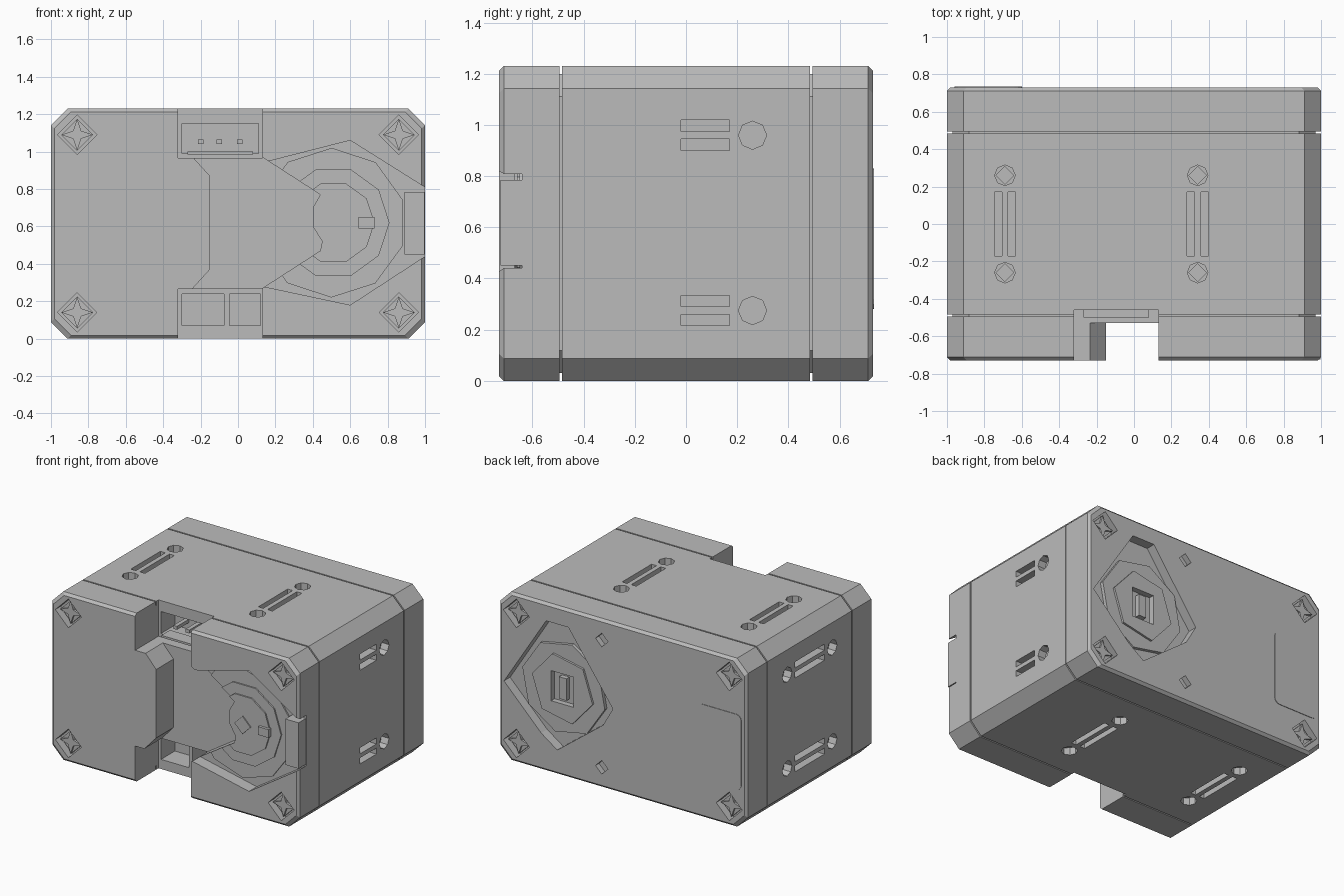
import bpy, bmesh, math
from mathutils import Vector

if "Cube" in bpy.data.objects:
    bpy.data.objects.remove(bpy.data.objects["Cube"])

grey = bpy.data.materials.new("housing_grey")
grey.use_nodes = True
grey.diffuse_color = (0.5, 0.5, 0.5, 1)
grey.node_tree.nodes["Principled BSDF"].inputs["Base Color"].default_value = grey.diffuse_color

W, D, H = 1.0, 0.73, 1.23
CX, CZ = 0.51, 0.62                      # output shaft axis


def place(u, v, w, axis):
    return {'X': (w, u, v), 'Y': (u, w, v), 'Z': (u, v, w)}[axis]


def loft(bm, rings):
    loops = [[bm.verts.new(p) for p in ring] for ring in rings]
    for a, b in zip(loops, loops[1:]):
        for i in range(len(a)):
            j = (i + 1) % len(a)
            bm.faces.new((a[i], a[j], b[j], b[i]))
    bm.faces.new(loops[0])
    bm.faces.new(loops[-1])


def prism(bm, pts, lo, hi, axis='Y'):
    loft(bm, [[place(u, v, w, axis) for u, v in pts] for w in (lo, hi)])


def rect(u0, u1, v0, v1):
    return [(u0, v0), (u1, v0), (u1, v1), (u0, v1)]


def ngon(u, v, r, n, turn=0.0):
    return [(u + r * math.cos(turn + math.tau * i / n),
             v + r * math.sin(turn + math.tau * i / n)) for i in range(n)]


def finish(bm, name):
    bmesh.ops.recalc_face_normals(bm, faces=bm.faces[:])
    me = bpy.data.meshes.new(name)
    bm.to_mesh(me)
    bm.free()
    me.materials.append(grey)
    ob = bpy.data.objects.new(name, me)
    bpy.context.collection.objects.link(ob)
    return ob


def part(name, prisms):
    bm = bmesh.new()
    for p in prisms:
        prism(bm, *p)
    return finish(bm, name)


def cut(ob, prisms):
    cutter = part("cutter", prisms)
    cutter.hide_render = True
    m = ob.modifiers.new("cut", 'BOOLEAN')
    m.operation, m.solver, m.object = 'DIFFERENCE', 'EXACT', cutter
    bpy.context.view_layer.objects.active = ob
    bpy.ops.object.modifier_apply(modifier=m.name)
    bpy.data.objects.remove(cutter)


# Housing: chamfered block with two seam grooves and bevelled ends
def outline(y, inset):
    w, h, c = W - inset, H / 2 - inset, 0.088
    quarter = [(w, h - c), (w - c, h)]
    pts = quarter + [(-x, z) for x, z in quarter[::-1]]
    pts += [(-x, -z) for x, z in pts]
    return [(x, y, z + H / 2) for x, z in pts]


half = [(-D, 0.018), (-D + 0.018, 0), (-0.495, 0), (-0.495, 0.03), (-0.485, 0.03), (-0.485, 0)]
bm = bmesh.new()
loft(bm, [outline(y, i) for y, i in half] + [outline(-y, i) for y, i in half[::-1]])
housing = finish(bm, "housing")

# Front channel and dished pocket round the output shaft
upper = [(-0.32, 1.3), (-0.32, 0.98), (-0.25, 0.98), (-0.15, 0.87)]
inner = [(0.13, 0.27), (0.44, 0.47), (0.45, 0.52), (0.4, 0.6), (0.4, 0.7), (0.44, 0.77), (0.13, 0.97)]
channel = upper + [(x, 1.24 - z) for x, z in upper[::-1]] + [(0.13, -0.1)] + inner + [(0.13, 1.3)]
cut(housing, [(channel, -1, -0.53)])
pocket = [(0.13, 0.28), (0.6, 0.18), (1.03, 0.46), (1.03, 0.79), (0.6, 1.06), (0.13, 0.94)]
cut(housing, [(pocket, -1, -0.64)])

# Cable openings above and below the channel
cut(housing, [(rect(-0.32, 0.13, 0.965, 1.3), -0.8, -0.46),
              (rect(-0.32, 0.13, -0.1, 0.265), -0.8, -0.46)])
cut(housing, [(rect(-0.3, 0.11, 0.99, 1.15), -0.5, -0.3),
              (rect(-0.3, 0.12, 0.07, 0.24), -0.5, -0.3)])

# Screw pockets in all corners, back bearing pocket and small back notches
corners = [(x, z) for x in (-0.86, 0.86) for z in (0.14, 1.09)]
cuts = []
for x, z in corners:
    cuts += [(ngon(x, z, 0.105, 4), -1, -D + 0.06), (ngon(x, z, 0.105, 4), D - 0.06, 1)]
back_pocket = [(0.44, 1.1), (0.08, 0.6), (0.16, 0.46), (0.53, 0.18), (0.66, 0.27), (0.96, 0.57), (0.62, 1.1)]
cuts.append((back_pocket, D - 0.07, 1))
cuts += [(ngon(0.17, z, 0.05, 4), D - 0.04, 1) for z in (0.15, 1.08)]
cut(housing, cuts)

# Mounting holes and slots on the top, bottom and both ends
DEPTH = 0.06
vents = []
for lo, hi in ((H - DEPTH, 2), (-1, DEPTH)):
    for x in (-0.69, 0.34):
        vents += [(ngon(x, y, 0.055, 8), lo, hi, 'Z') for y in (-0.26, 0.26)]
        vents += [(rect(x + s - 0.02, x + s + 0.02, -0.17, 0.17), lo, hi, 'Z') for s in (-0.037, 0.037)]
for side in (-1, 1):
    lo, hi = sorted((side * (W - DEPTH), side * 2))
    for z in (0.275, 0.96):
        vents += [(ngon(y, z, 0.055, 8), lo, hi, 'X') for y in ((0.26,) if side > 0 else (-0.26, 0.26))]
        start = -0.02 if side > 0 else -0.17
        vents += [(rect(start, 0.17, z + s - 0.022, z + s + 0.022), lo, hi, 'X') for s in (-0.037, 0.037)]
cut(housing, vents)

# Square nuts sitting at the bottom of the mounting holes
nuts = []
for x in (-0.69, 0.34):
    for y in (-0.26, 0.26):
        nuts += [(ngon(x, y, 0.05, 4), H - 0.08, H - 0.045, 'Z'), (ngon(x, y, 0.05, 4), 0.045, 0.08, 'Z')]
part("mounting_nuts", nuts)

# Screws: square heads with a raised four-pointed star
screws = []
for x, z in corners:
    star = [(x + r * math.cos(a * math.tau / 8), z + r * math.sin(a * math.tau / 8))
            for a, r in enumerate((0.085, 0.03) * 4)]
    diag = ngon(x, z, 0.085, 4)
    for s in (-1, 1):
        screws.append((diag, *sorted((s * (D - 0.065), s * (D - 0.04)))))
        screws.append((star, *sorted((s * (D - 0.045), s * (D - 0.025)))))
part("corner_screws", screws)

# Output horn: stepped ten-sided discs, clipped by the channel
horn = part("output_horn", [(ngon(CX, CZ, 0.3, 10), -0.66, -0.6)])
base = part("horn_base", [(ngon(CX - 0.01, CZ, 0.4, 10, 0.31), -0.65, -0.6)])
hub = part("horn_hub", [(ngon(CX, CZ, 0.22, 10), -0.67, -0.6)])
for ob in (horn, base, hub):
    cut(ob, [(channel, -1, -0.53)])
part("shaft_end", [(ngon(CX, CZ, 0.065, 4), -0.678, -0.66)])
part("horn_key", [(rect(0.645, 0.73, 0.59, 0.65), -0.69, -0.64)])

# Side plug closing the pocket at the end wall
part("side_plug", [(rect(0.89, 0.997, 0.45, 0.785), -0.725, -0.6)])

# Connector: frame lips and pins
pins = [(rect(x - 0.015, x + 0.015, 1.04, 1.065), -0.44, -0.28) for x in (-0.2, -0.1, 0.01)]
part("connector_pins", pins)
part("connector_lip", [(rect(-0.27, 0.08, 0.985, 1.0), -0.5, -0.4)])
part("lower_divider", [(rect(-0.075, -0.045, 0.06, 0.25), -0.46, -0.29)])

# Back bearing: stepped rings with a rectangular socket
rings = []
for name, r, n, y in (("bearing_ring", 0.34, 8, D - 0.045), ("bearing_disc", 0.25, 6, D - 0.03)):
    ob = part(name, [(ngon(CX, CZ, r, n, 0.2), D - 0.1, y)])
    rings.append(ob)
for ob in rings:
    cut(ob, [(rect(0.42, 0.6, 0.51, 0.73), D - 0.08, 1)])
part("bearing_key", [(rect(0.48, 0.54, 0.54, 0.7), D - 0.08, D - 0.035)])

# Back label plate with rounded corners
plate = []
for i, (x, z) in enumerate(((-0.64, 0.79), (-0.92, 0.79), (-0.92, 0.32), (-0.64, 0.32))):
    plate += [(x + 0.04 * math.cos((i + k / 3) * math.pi / 2),
               z + 0.04 * math.sin((i + k / 3) * math.pi / 2)) for k in range(4)]
part("back_plate", [(plate, D - 0.005, D + 0.004)])
